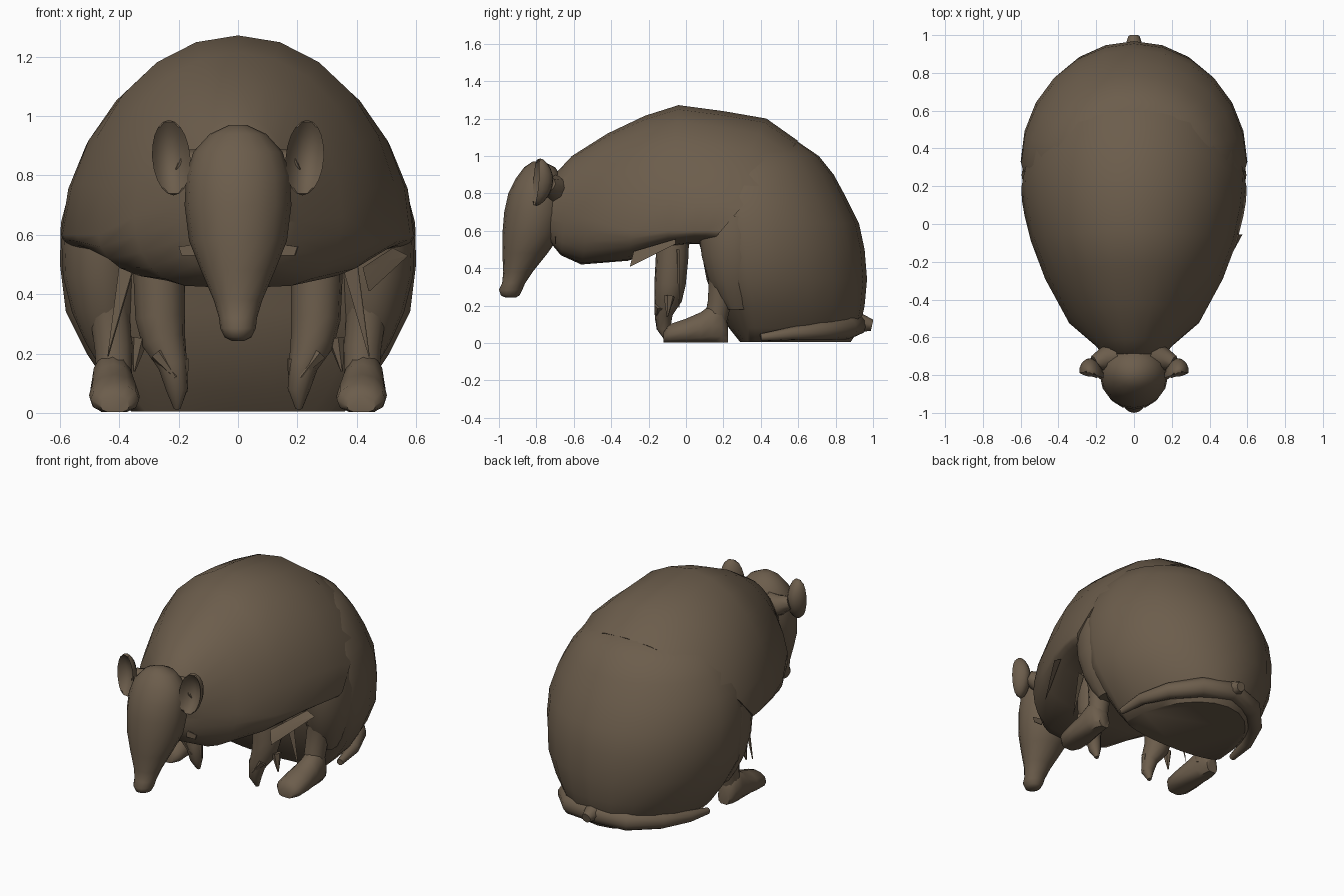
import bpy, bmesh, math
from mathutils import Vector

if "Cube" in bpy.data.objects:
    bpy.data.objects.remove(bpy.data.objects["Cube"])

brown = bpy.data.materials.new("earth brown")
brown.diffuse_color = (0.150, 0.110, 0.072, 1)
brown.use_nodes = True
brown.node_tree.nodes["Principled BSDF"].inputs["Base Color"].default_value = brown.diffuse_color


def finish(name, bm, angle=50):
    bmesh.ops.recalc_face_normals(bm, faces=bm.faces[:])
    me = bpy.data.meshes.new(name)
    bm.to_mesh(me)
    bm.free()
    me.materials.append(brown)
    ob = bpy.data.objects.new(name, me)
    bpy.context.collection.objects.link(ob)
    bpy.ops.object.select_all(action='DESELECT')
    ob.select_set(True)
    bpy.context.view_layer.objects.active = ob
    bpy.ops.object.shade_smooth_by_angle(angle=math.radians(angle))
    return ob


def loft(name, rings, angle=50):
    """Skin closed rings of equal length and cap both ends."""
    bm = bmesh.new()
    loops = [[bm.verts.new(p) for p in r] for r in rings]
    n = len(loops[0])
    for a, b in zip(loops, loops[1:]):
        for i in range(n):
            j = (i + 1) % n
            bm.faces.new((a[i], a[j], b[j], b[i]))
    bm.faces.new(loops[0])
    bm.faces.new(loops[-1])
    return finish(name, bm, angle)


def circle(n):
    return [(math.cos(2 * math.pi * i / n), math.sin(2 * math.pi * i / n)) for i in range(n)]


def layer(z, hx, front, back, mid, n, cx=0):
    """Horizontal egg-shaped ring that is widest at y = mid."""
    return [(cx + hx * c, mid + (s * (back - mid) if s > 0 else s * (mid - front)), z)
            for c, s in circle(n)]


def tube(name, path, n=10):
    """Round tube through (x, y, z, radius) points."""
    pts = [Vector(p[:3]) for p in path]
    rings, u = [], None
    for i, p in enumerate(path):
        d = (pts[min(i + 1, len(pts) - 1)] - pts[max(i - 1, 0)]).normalized()
        if u is None:
            u = d.orthogonal()
        u = (u - d * u.dot(d)).normalized()
        v = d.cross(u)
        rings.append([pts[i] + (u * c + v * s) * p[3] for c, s in circle(n)])
    return loft(name, rings)


def plate(name, pts):
    off = Vector((0.004, 0.004, 0))
    return loft(name, [[Vector(p) for p in pts], [Vector(p) + off for p in pts]], 30)


# front shell: upright rings leaning back, (y bottom, y top, half width, z bottom, z mid, z top)
rings = []
for yb, yt, hw, zb, zm, zt in [(-.76, -.75, .12, .58, .72, .85),
                               (-.67, -.61, .20, .47, .70, 1.0),
                               (-.56, -.42, .35, .42, .66, 1.12),
                               (-.31, -.22, .47, .44, .60, 1.215),
                               (-.10, -.04, .545, .51, .60, 1.272),
                               (.03, .20, .58, .53, .60, 1.24),
                               (.08, .43, .592, .53, .60, 1.20),
                               (.12, .60, .597, .52, .60, 1.08)]:
    ring = []
    for c, s in circle(24):
        z = zm + s * ((zt - zm) if s > 0 else (zm - zb))
        x = c if s > 0 else math.copysign(abs(c) ** .5, c)
        ring.append((hw * x, yb + (yt - yb) * (z - zb) / (zt - zb), z))
    rings.append(ring)
loft("front_shell", rings)

# rear shell and belly: horizontal rings
loft("rear_shell", [layer(z, hx, f, b, m, 24) for z, hx, f, b, m in [
    (.005, .36, .29, .88, .37), (.08, .43, .23, .93, .37), (.20, .51, .16, .955, .36),
    (.34, .58, .11, .968, .34), (.50, .60, .08, .955, .33), (.64, .597, .04, .925, .32),
    (.78, .56, .04, .855, .31), (.90, .497, .10, .79, .31), (1.00, .415, .2, .71, .33),
    (1.075, .26, .28, .60, .36)]])

# raised rim around the seat, with the tail stub at the back
tube("seat_rim", [(s * x, y, z, r) for s, row in (
    (-1, [(.43, .40, .03, .02), (.41, .56, .05, .035), (.33, .72, .065, .05),
          (.19, .86, .08, .06)]),
    (1, [(0, .91, .10, .06), (.19, .86, .08, .06), (.33, .72, .065, .05),
         (.41, .56, .05, .035), (.43, .40, .03, .02)])) for x, y, z, r in row])
tube("tail_stub", [(0, .88, .11, .065), (0, .95, .105, .045), (0, .995, .095, .03)], 8)

# head: long tapering snout
loft("head", [layer(z, hx, f, b, (f + b) / 2, 16) for z, hx, f, b in [
    (.243, .022, -.965, -.91), (.255, .045, -.99, -.89), (.285, .06, -1.0, -.875),
    (.32, .064, -.983, -.86), (.38, .082, -.977, -.82), (.48, .125, -.982, -.74),
    (.58, .165, -.982, -.67), (.70, .18, -.972, -.64), (.80, .175, -.95, -.64),
    (.88, .15, -.91, -.66), (.94, .095, -.865, -.70), (.97, .03, -.82, -.76)]])

for s, side in ((1, "left"), (-1, "right")):
    # cupped ear, turned slightly outwards
    bm = bmesh.new()
    bmesh.ops.create_uvsphere(bm, u_segments=14, v_segments=10, radius=1)
    for v in bm.verts:
        r2 = v.co.x ** 2 + v.co.z ** 2
        y = .045 * v.co.y - .035 * r2
        if v.co.y < -.1:
            y = .01 - .06 * r2
        v.co = Vector((s * (.225 + .066 * v.co.x + .008 * v.co.z),
                       -.755 + y + .015 * v.co.x + .01 * v.co.z, .86 + .127 * v.co.z))
    finish(side + "_ear", bm)
    tube(side + "_ear_base", [(s * .10, -.70, .82, .08), (s * .16, -.715, .83, .06),
                              (s * .21, -.735, .85, .04)], 8)

    # front leg with claws
    tube(side + "_front_leg", [(s * .265, -.07, .60, .09), (s * .265, -.075, .45, .088),
                               (s * .262, -.085, .32, .085), (s * .25, -.095, .24, .075),
                               (s * .22, -.12, .16, .05), (s * .205, -.12, .08, .038),
                               (s * .205, -.10, .015, .012)])
    for k, (a, b) in enumerate([((.33, -.09, .25, .03), (.35, -.10, .14, .004)),
                                ((.27, -.14, .20, .03), (.21, -.16, .12, .005)),
                                ((.19, -.12, .18, .025), (.175, -.12, .07, .005))]):
        tube(f"{side}_claw_{k}", [(s * p[0],) + p[1:] for p in (a, b)], 6)

    # thigh bulging forward from the rear shell
    loft(side + "_thigh", [layer(z, hx, f, .42, .26, 16, s * cx) for z, cx, hx, f in [
        (.18, .43, .05, .22), (.24, .435, .08, .17), (.34, .445, .115, .12),
        (.46, .455, .135, .085), (.58, .455, .14, .07), (.68, .45, .13, .07)]])

    # back leg and long foot
    tube(side + "_back_leg", [(s * .455, .17, .60, .08), (s * .445, .175, .50, .075),
                              (s * .435, .19, .36, .07), (s * .42, .18, .22, .065),
                              (s * .415, .15, .08, .06)], 12)
    foot = []
    for y, x, hw, h in [(-.12, .415, .05, .06), (-.09, .415, .082, .10), (0, .417, .085, .13),
                        (.08, .42, .078, .165), (.14, .425, .07, .21), (.19, .425, .06, .20),
                        (.225, .42, .04, .10)]:
        foot.append([(s * (x + hw * c), y, max(.003, h * (.45 + .55 * t))) for c, t in circle(12)])
    loft(side + "_back_foot", foot)

    # thin loose scale beside the front leg
    plate(side + "_leg_scale", [(s * .35, -.05, .50), (s * .40, -.04, .50), (s * .44, -.04, .19)])
    # small cheek tab behind the head
    plate(side + "_cheek_tab", [(s * .13, -.70, .53), (s * .19, -.70, .53),
                                (s * .20, -.70, .56), (s * .13, -.70, .57)])

# loose scale under the shell edge
plate("shell_edge_scale", [(.42, -.28, .49), (.44, -.30, .41), (.57, -.06, .53), (.52, -.06, .555)])
